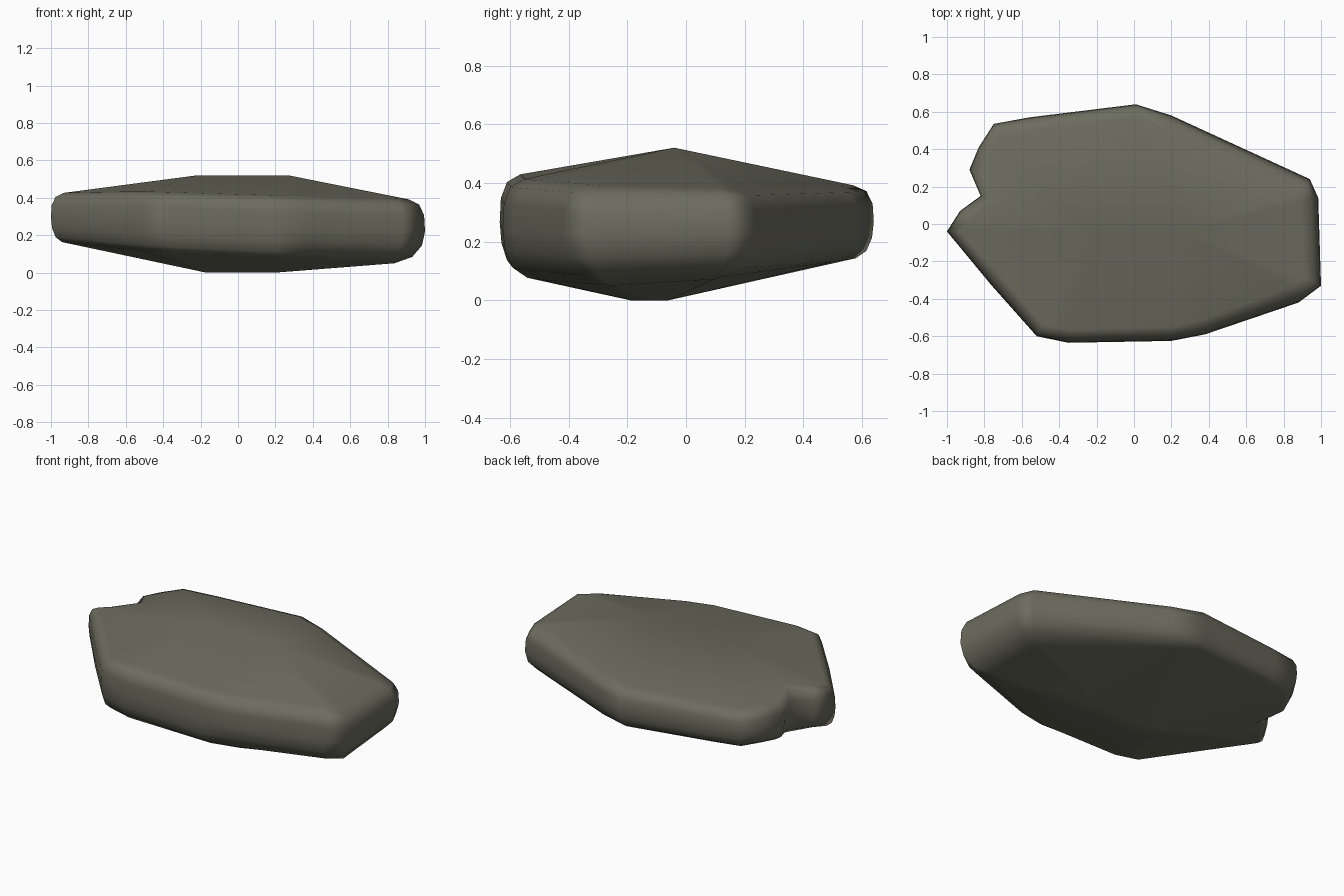
import bpy
import bmesh
from mathutils import Vector

cube = bpy.data.objects.get("Cube")
if cube:
    bpy.data.objects.remove(cube, do_unlink=True)

# Widest outline of the stone, counter-clockwise from the left-hand tip
OUTLINE = [(-1, -.04), (-.76, -.33), (-.52, -.6), (-.35, -.635), (.2, -.625),
           (.38, -.59), (.88, -.42), (1, -.33), (.985, .14), (.94, .24),
           (.2, .58), (.01, .64), (-.56, .57), (-.75, .535), (-.83, .41),
           (-.88, .29), (-.82, .15), (-.93, .07)]

# Rounded rim from top to bottom: inset from the outline, share of the height
RIM = [(.07, 1), (.025, .92), (.004, .75), (0, .5), (.006, .28), (.025, .1), (.06, 0)]

# Highest edge, and the small flat patch the stone rests on
CREST = [Vector((-.22, -.04, .52)), Vector((.27, -.04, .52))]
FOOT = [Vector((x, y, 0)) for x in (-.17, .2) for y in (-.19, -.06)]

points = [Vector(p) for p in OUTLINE]


def edges_at(i):
    """Outline directions before and after one point."""
    before = (points[i] - points[i - 1]).normalized()
    after = (points[(i + 1) % len(points)] - points[i]).normalized()
    return before, after


def rim_ring(bm, inset, share):
    ring = []
    for i, p in enumerate(points):
        before, after = edges_at(i)
        along = (before + after).normalized()
        # The notch bites less deep into the broad faces
        notch = .025 if before.cross(after) < 0 else 0
        top = .405 - .02 * p.x - .02 * p.y + .02 * min(p.x, 0) * p.y + notch
        bottom = .115 - .05 * p.x + .045 * p.y - notch
        widen = 1 + max(0, p.x) * (.4 if share > .5 else 2)
        q = p + Vector((-along.y, along.x)) * inset * widen
        ring.append(bm.verts.new((q.x, q.y, bottom + (top - bottom) * share)))
    return ring


def closing_ring(bm, corners):
    """Every rim point runs to the nearest closing corner."""
    return [bm.verts.new(min(corners, key=lambda c: (c.xy - p).length)) for p in points]


# Loft the rings, weld the closing corners and fill the foot
bm = bmesh.new()
rings = [closing_ring(bm, CREST)]
rings += [rim_ring(bm, inset, share) for inset, share in RIM]
rings += [closing_ring(bm, FOOT)]
for upper, lower in zip(rings, rings[1:]):
    for i in range(len(points)):
        j = (i + 1) % len(points)
        bm.faces.new((upper[i], lower[i], lower[j], upper[j]))
bmesh.ops.remove_doubles(bm, verts=bm.verts, dist=.0005)
bmesh.ops.holes_fill(bm, edges=[e for e in bm.edges if e.is_boundary], sides=0)
bmesh.ops.recalc_face_normals(bm, faces=bm.faces)
for face in bm.faces:
    face.smooth = True

mesh = bpy.data.meshes.new("flat_stone")
bm.to_mesh(mesh)
bm.free()
stone = bpy.data.objects.new("flat_stone", mesh)
bpy.context.collection.objects.link(stone)

# Keep the broad facets flat while the rim shades smoothly
weighted = stone.modifiers.new("facet_normals", 'WEIGHTED_NORMAL')
weighted.weight = 60

# Olive grey stone
colour = (.15, .15, .113, 1)
material = bpy.data.materials.new("olive_grey_stone")
material.use_nodes = True
material.diffuse_color = colour
shader = next(n for n in material.node_tree.nodes if n.type == 'BSDF_PRINCIPLED')
shader.inputs["Base Color"].default_value = colour
mesh.materials.append(material)
